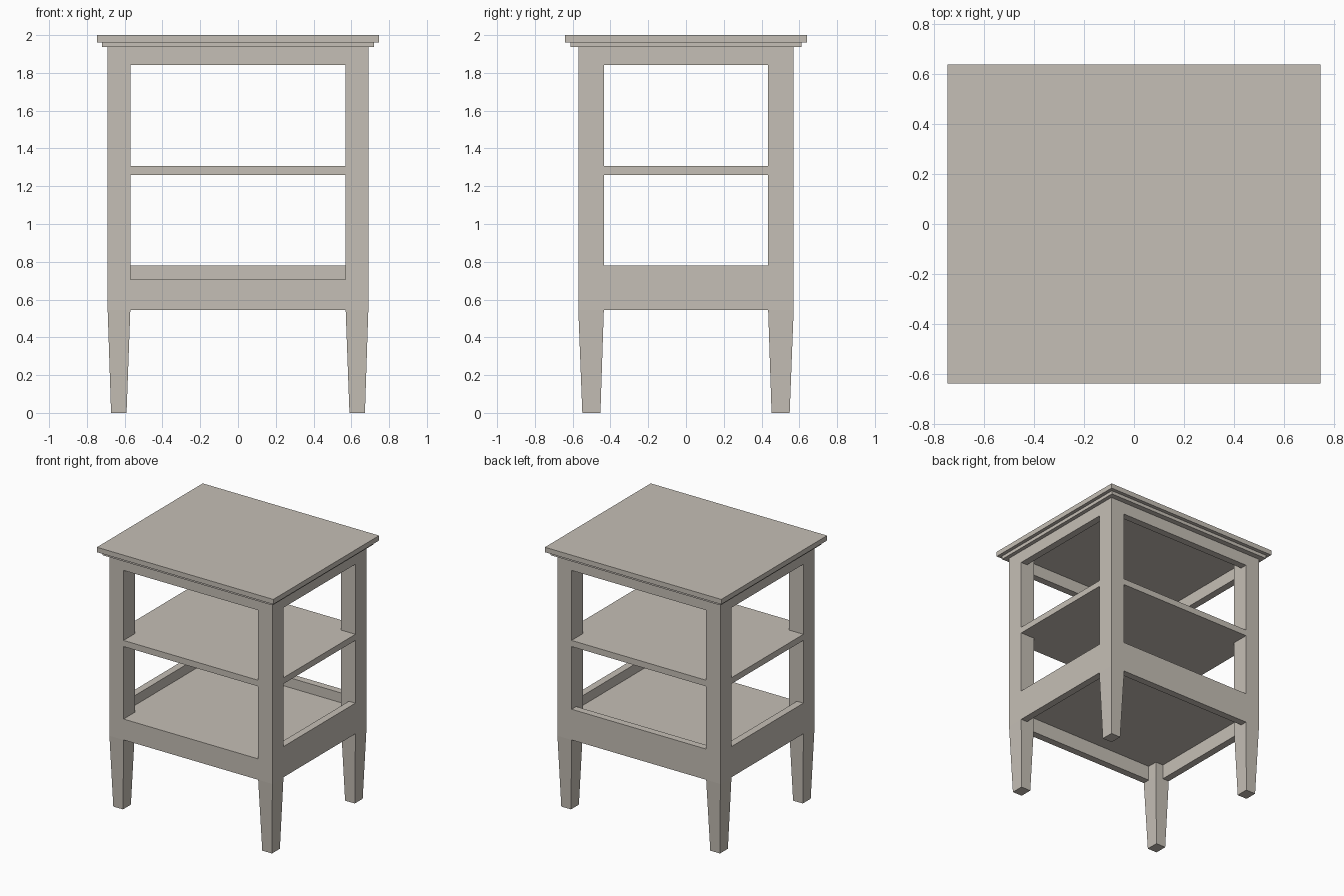
import bpy
import bmesh

if "Cube" in bpy.data.objects:
    bpy.data.objects.remove(bpy.data.objects["Cube"], do_unlink=True)

paint = bpy.data.materials.new("warm_grey_paint")
paint.use_nodes = True
colour = (0.56, 0.52, 0.465, 1)
paint.diffuse_color = colour
paint.node_tree.nodes["Principled BSDF"].inputs["Base Color"].default_value = colour

# Outer and inner faces of the legs
OX, OY = 0.69, 0.57
IX, IY = 0.57, 0.435
RAIL = 0.055  # rail thickness


def loft(name, sections):
    """Solid through matching outlines, each given as (points, z)."""
    bm = bmesh.new()
    rings = [[bm.verts.new((x, y, z)) for x, y in pts] for pts, z in sections]
    for low, high in zip(rings, rings[1:]):
        for i in range(len(low)):
            j = (i + 1) % len(low)
            bm.faces.new((low[i], low[j], high[j], high[i]))
    bm.faces.new(rings[0][::-1])
    bm.faces.new(rings[-1])
    bmesh.ops.recalc_face_normals(bm, faces=bm.faces)
    mesh = bpy.data.meshes.new(name)
    bm.to_mesh(mesh)
    bm.free()
    mesh.materials.append(paint)
    obj = bpy.data.objects.new(name, mesh)
    bpy.context.collection.objects.link(obj)
    return obj


def rect(x0, x1, y0, y1):
    return [(x0, y0), (x1, y0), (x1, y1), (x0, y1)]


def box(name, x0, x1, y0, y1, z0, z1):
    return loft(name, [(rect(x0, x1, y0, y1), z0), (rect(x0, x1, y0, y1), z1)])


def notched_board(name, hx, hy, z0, z1):
    """Board with its corners cut away around the legs."""
    pts = [(-IX, -hy), (IX, -hy), (IX, -IY), (hx, -IY), (hx, IY), (IX, IY),
           (IX, hy), (-IX, hy), (-IX, IY), (-hx, IY), (-hx, -IY), (-IX, -IY)]
    return loft(name, [(pts, z0), (pts, z1)])


# Table top with a stepped layer under it
box("table_top", -0.747, 0.747, -0.64, 0.64, 1.962, 2.0)
box("top_underlayer", -0.72, 0.72, -0.612, 0.612, 1.936, 1.962)

# Four legs, tapered on every side below the lower rails
for sx, side in ((-1, "right"), (1, "left")):
    for sy, end in ((-1, "front"), (1, "back")):
        foot = rect(sx * 0.59, sx * 0.672, sy * 0.453, sy * 0.549)
        post = rect(sx * IX, sx * OX, sy * IY, sy * OY)
        loft(f"{end}_{side}_leg", [(foot, 0), (post, 0.545), (post, 1.936)])

# Upper aprons and lower rails; the front lower rail is cut down
for s, end in ((-1, "front"), (1, "back")):
    y0, y1 = sorted((s * OY, s * (OY - RAIL)))
    box(f"{end}_apron", -IX, IX, y0, y1, 1.843, 1.936)
    box(f"{end}_rail", -IX, IX, y0, y1, 0.545, 0.705 if s < 0 else 0.78)
for s, side in ((-1, "right"), (1, "left")):
    x0, x1 = sorted((s * OX, s * (OX - RAIL)))
    box(f"{side}_apron", x0, x1, -IY, IY, 1.843, 1.936)
    box(f"{side}_rail", x0, x1, -IY, IY, 0.545, 0.78)

# Shelves fitted around the legs
notched_board("middle_shelf", OX, OY, 1.26, 1.307)
notched_board("bottom_shelf", OX - RAIL, OY - RAIL, 0.658, 0.705)
